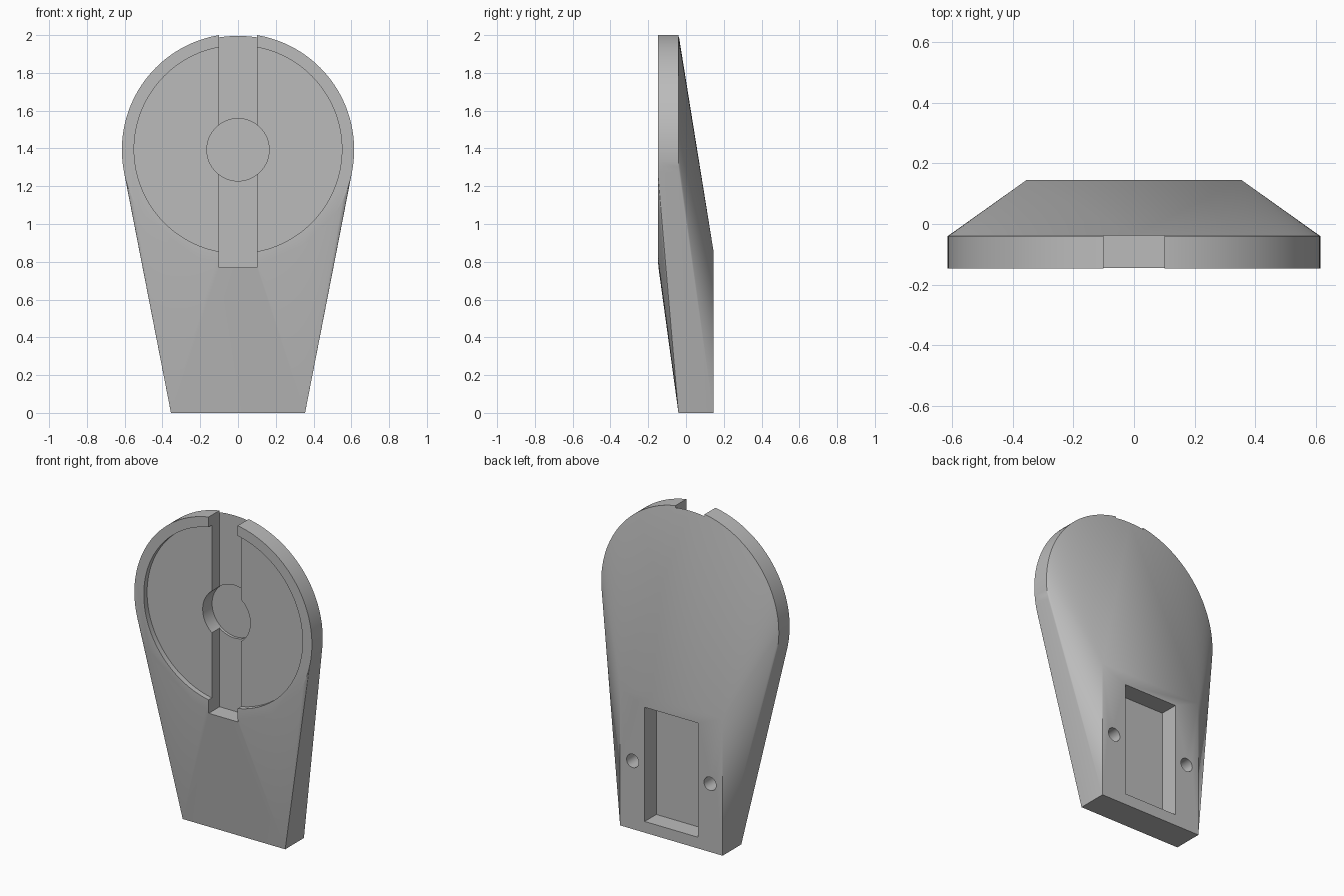
import bpy, bmesh, math
from mathutils import Matrix, Vector

if "Cube" in bpy.data.objects:
    bpy.data.objects.remove(bpy.data.objects["Cube"])

grey = bpy.data.materials.new("plain grey")
grey.use_nodes = True
color = (0.5, 0.5, 0.5, 1)
grey.diffuse_color = color
grey.node_tree.nodes["Principled BSDF"].inputs["Base Color"].default_value = color

DISC_Z = 1.393
FRONT, SEAM, BACK = -0.147, -0.04, 0.145


def add_disc(bm, x, z, radius, y0, y1, sides=128):
    """Cylinder along y between y0 and y1."""
    place = Matrix.Translation((x, (y0 + y1) / 2, z)) @ Matrix.Rotation(math.pi / 2, 4, "X")
    bmesh.ops.create_cone(bm, cap_ends=True, segments=sides, radius1=radius,
                          radius2=radius, depth=y1 - y0, matrix=place)


def add_box(bm, half_width, y0, y1, z0, z1):
    """Box centred on x = 0."""
    place = Matrix.Translation((0, (y0 + y1) / 2, (z0 + z1) / 2))
    size = Matrix.Diagonal((2 * half_width, y1 - y0, z1 - z0, 1))
    bmesh.ops.create_cube(bm, size=1, matrix=place @ size)


def make_object(name, bm):
    mesh = bpy.data.meshes.new(name)
    bmesh.ops.recalc_face_normals(bm, faces=bm.faces)
    bm.to_mesh(mesh)
    bm.free()
    mesh.materials.append(grey)
    obj = bpy.data.objects.new(name, mesh)
    bpy.context.collection.objects.link(obj)
    return obj


# Body: round head blended into a block-shaped foot
bm = bmesh.new()
add_disc(bm, 0, DISC_Z, 0.615, FRONT, SEAM)
add_box(bm, 0.355, SEAM, BACK, 0, 0.86)
hull = bmesh.ops.convex_hull(bm, input=bm.verts[:], use_existing_faces=False)
inner = {g for g in hull["geom_interior"] + hull["geom_unused"]
         if isinstance(g, bmesh.types.BMVert)}
bmesh.ops.delete(bm, geom=list(inner), context="VERTS")
# Drop the source faces left inside the hull
shell = {g for g in hull["geom"] if isinstance(g, bmesh.types.BMFace)}
extra = [f for f in bm.faces if f not in shell]
bmesh.ops.delete(bm, geom=extra, context="FACES")
bmesh.ops.dissolve_limit(bm, angle_limit=0.002, verts=bm.verts[:], edges=bm.edges[:])
body = make_object("bracket_body", bm)


def cut(name, build):
    """Subtract the shape made by build from the body."""
    bm = bmesh.new()
    build(bm)
    cutter = make_object(name, bm)
    cutter.hide_render = True
    bpy.context.view_layer.objects.active = body
    mod = body.modifiers.new(name, "BOOLEAN")
    mod.operation = "DIFFERENCE"
    mod.solver = "EXACT"
    mod.object = cutter
    bpy.ops.object.modifier_apply(modifier=mod.name)
    bpy.data.objects.remove(cutter)


# Front: shallow round recess, vertical slot, hub hole
cut("dial_recess", lambda bm: add_disc(bm, 0, DISC_Z + 0.002, 0.55, -0.3, FRONT + 0.033))
cut("vertical_slot", lambda bm: add_box(bm, 0.101, -0.3, SEAM + 0.002, 0.77, 2.2))
cut("hub_hole", lambda bm: add_disc(bm, 0, DISC_Z, 0.165, -0.3, -0.021, 64))

# Back: rectangular pocket with a screw hole on each side
cut("back_pocket", lambda bm: add_box(bm, 0.185, 0.03, 0.3, 0.07, 0.785))
for side in (-1, 1):
    cut("screw_hole", lambda bm: add_disc(bm, side * 0.268, 0.427, 0.042, 0.03, 0.3, 32))

# Smooth curved walls, keep crisp edges
bpy.ops.object.select_all(action="DESELECT")
body.select_set(True)
bpy.context.view_layer.objects.active = body
bpy.ops.object.shade_smooth_by_angle(angle=math.radians(20))
